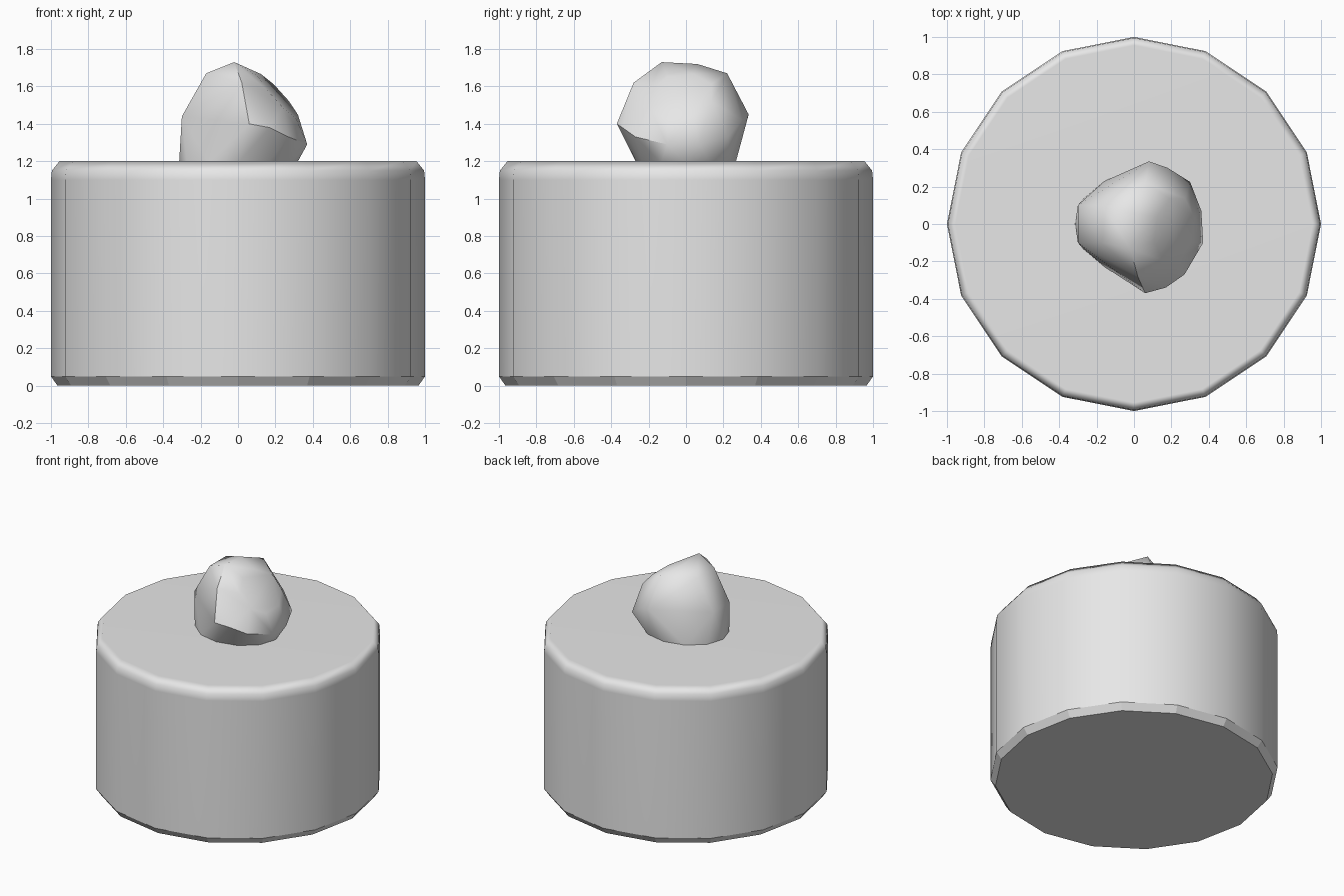
import bpy
import bmesh
from math import cos, sin, pi, radians

cube = bpy.data.objects.get("Cube")
if cube:
    bpy.data.objects.remove(cube, do_unlink=True)

# One plain grey for everything
grey = bpy.data.materials.new("plain_grey")
grey.use_nodes = True
colour = (0.8, 0.8, 0.8, 1)
grey.diffuse_color = colour
grey.node_tree.nodes["Principled BSDF"].inputs["Base Color"].default_value = colour


def finish(bm, name, angle):
    """Turn a bmesh into a smooth-shaded object with the grey material."""
    bmesh.ops.recalc_face_normals(bm, faces=bm.faces)
    mesh = bpy.data.meshes.new(name)
    bm.to_mesh(mesh)
    bm.free()
    mesh.materials.append(grey)
    obj = bpy.data.objects.new(name, mesh)
    bpy.context.collection.objects.link(obj)
    bpy.ops.object.select_all(action="DESELECT")
    obj.select_set(True)
    bpy.context.view_layer.objects.active = obj
    bpy.ops.object.shade_smooth_by_angle(angle=radians(angle))
    return obj


def ring(bm, radius, z, sides):
    return [bm.verts.new((radius * cos(2 * pi * i / sides),
                          radius * sin(2 * pi * i / sides), z))
            for i in range(sides)]


# Drum: sixteen-sided, chamfered below and rounded above
SIDES = 16
profile = [(0.965, 0), (1, 0.05), (1, 1.1), (0.995, 1.15), (0.955, 1.2)]
bm = bmesh.new()
rings = [ring(bm, r, z, SIDES) for r, z in profile]
bm.faces.new(rings[0])
bm.faces.new(rings[-1])
for low, high in zip(rings, rings[1:]):
    for i in range(SIDES):
        j = (i + 1) % SIDES
        bm.faces.new((low[i], low[j], high[j], high[i]))
drum = finish(bm, "drum", 60)

# Crisp edges around the lower chamfer
for edge in drum.data.edges:
    a, b = (drum.data.vertices[v].co.z for v in edge.vertices)
    if max(a, b) < 0.06:
        edge.use_edge_sharp = True
weighted = drum.modifiers.new("weighted_normals", "WEIGHTED_NORMAL")
weighted.keep_sharp = True

# Knob: faceted pebble leaning to one side, hulled from its outlines
rim = [(0.06, -0.37, 1.4), (0.02, -0.28, 1.62), (-0.02, -0.13, 1.73),
       (-0.02, 0.06, 1.72), (0.06, 0.22, 1.67), (0.08, 0.335, 1.45),
       (0.18, 0.3, 1.42), (0.3, 0.225, 1.33), (0.36, 0.07, 1.29),
       (0.37, -0.1, 1.29), (0.27, -0.27, 1.33), (0.17, -0.34, 1.38)]
back = [(x, side * 0.1, z) for x, z in ((-0.17, 1.67), (-0.3, 1.44))
        for side in (-1, 1)]
foot, cap = [], []
for i in range(12):
    t = 2 * pi * i / 12
    foot.append((0.315 * cos(t), 0.265 * sin(t), 1.19))
for i in range(8):
    t = 2 * pi * (i + 0.5) / 8
    across, down = 0.18 * sin(t), 0.16 * cos(t)
    lift = 0.1 * across
    cap.append((0.215 + 0.67 * down + lift, across - 0.03,
                1.55 - 0.74 * down + lift))
bm = bmesh.new()
for point in rim + back + foot + cap:
    bm.verts.new(point)
hull = bmesh.ops.convex_hull(bm, input=bm.verts)
unused = {v for key in ("geom_interior", "geom_unused") for v in hull[key]
          if isinstance(v, bmesh.types.BMVert)}
bmesh.ops.delete(bm, geom=list(unused), context="VERTS")
bmesh.ops.dissolve_limit(bm, angle_limit=radians(2), verts=bm.verts,
                         edges=bm.edges)
finish(bm, "knob", 50)
